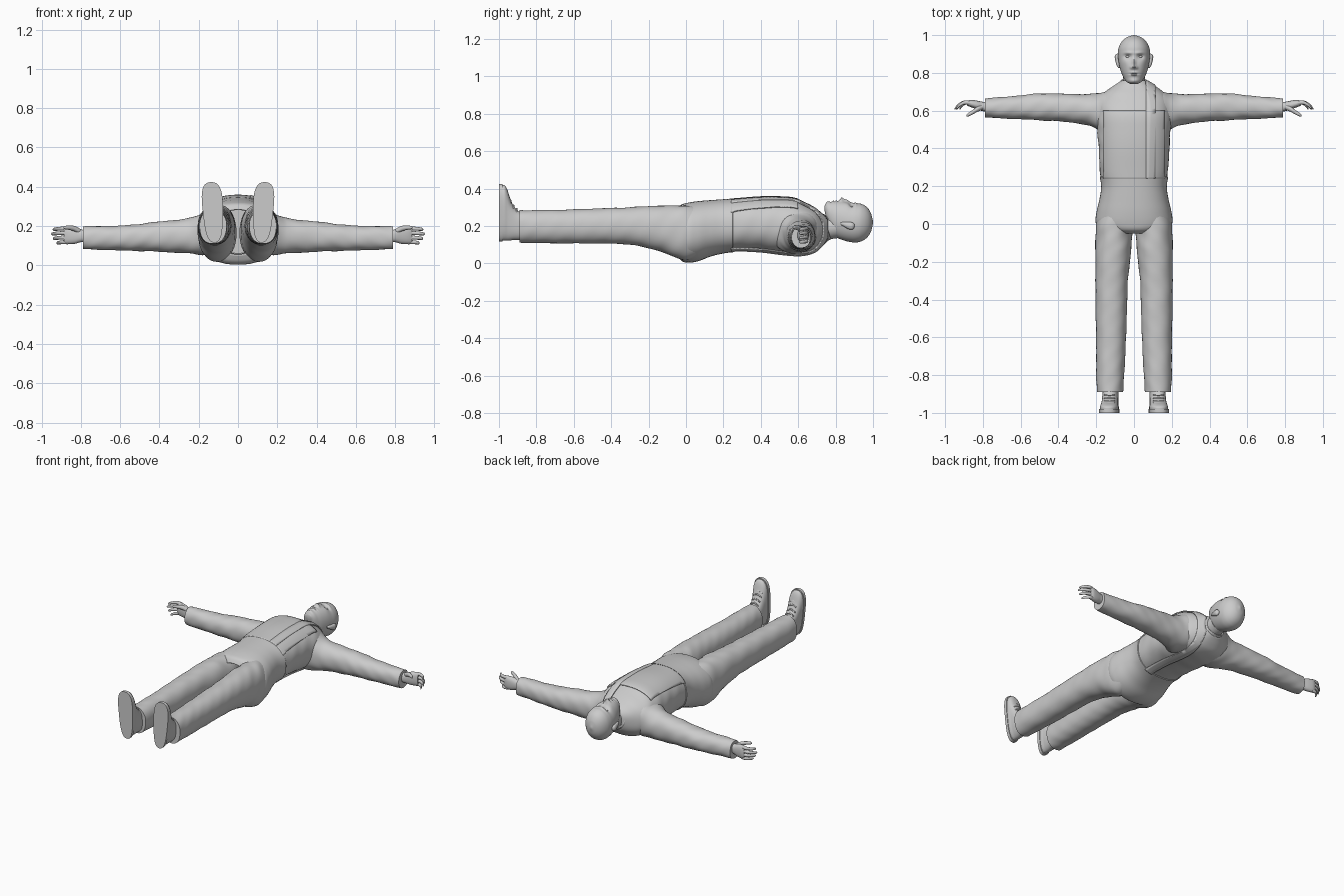
import bpy, bmesh, math
from math import sin, cos, pi, exp
from mathutils import Vector

cube = bpy.data.objects.get("Cube")
if cube:
    bpy.data.objects.remove(cube, do_unlink=True)

grey = bpy.data.materials.new("plain grey")
grey.use_nodes = True
grey.diffuse_color = (0.6, 0.6, 0.6, 1)
grey.node_tree.nodes["Principled BSDF"].inputs["Base Color"].default_value = (0.6, 0.6, 0.6, 1)


def refine(st, k):
    """Smoothly interpolate k steps between the given stations."""
    def slope(i, j):
        a, b = st[max(i - 1, 0)], st[min(i + 1, len(st) - 1)]
        return (b[j] - a[j]) / (b[0] - a[0])
    out = []
    for i in range(len(st) - 1):
        p, q = st[i], st[i + 1]
        h = q[0] - p[0]
        for s in range(k):
            u = s / k
            row = [p[0] + h * u]
            for j in range(1, 5):
                row.append((2*u**3 - 3*u*u + 1) * p[j] + (u**3 - 2*u*u + u) * h * slope(i, j)
                           + (3*u*u - 2*u**3) * q[j] + (u**3 - u*u) * h * slope(i + 1, j))
            out.append(row)
    return out + [list(st[-1])]


def loft(name, axis, stations, n=32, k=4, power=2.0, grow=0.0, wrinkle=0.0, tilt=0.0,
         side=1, cap=True, shape=None, cuts=(), thick=0.0):
    """Skin rings of (position, centre 1, centre 2, radius 1, radius 2) along x or y."""
    bm = bmesh.new()
    rings = []
    for t, c1, c2, r1, r2 in refine(stations, k):
        ring = []
        for i in range(n):
            a = 2 * pi * i / n
            f = 1 + wrinkle * (sin(37 * t + 3 * a) + sin(61 * t - 5 * a + 1))
            u = math.copysign(abs(cos(a)) ** (2 / power), cos(a)) * (max(r1, .001) + grow) * f
            v = math.copysign(abs(sin(a)) ** (2 / power), sin(a)) * (max(r2, .001) + grow) * f
            p = Vector((c1 + u, t + tilt * v, c2 + v)) if axis == 'y' else Vector((t, c1 + u, c2 + v))
            if shape:
                p = shape(p)
            ring.append(bm.verts.new((p.x * side, p.y, p.z)))
        rings.append(ring)
    for a, b in zip(rings, rings[1:]):
        for i in range(n):
            bm.faces.new((a[i], a[(i + 1) % n], b[(i + 1) % n], b[i]))
    if cap:
        bm.faces.new(rings[0])
        bm.faces.new(rings[-1])
    bmesh.ops.recalc_face_normals(bm, faces=bm.faces)
    for co, no in cuts:   # keep only what lies behind each plane
        bmesh.ops.bisect_plane(bm, geom=bm.verts[:] + bm.edges[:] + bm.faces[:],
                               plane_co=co, plane_no=no, clear_outer=True)
    me = bpy.data.meshes.new(name)
    bm.to_mesh(me)
    bm.free()
    ob = bpy.data.objects.new(name, me)
    bpy.context.collection.objects.link(ob)
    me.materials.append(grey)
    if thick:
        mod = ob.modifiers.new("thickness", 'SOLIDIFY')
        mod.thickness = thick
        mod.offset = -1
    bpy.ops.object.select_all(action='DESELECT')
    ob.select_set(True)
    bpy.context.view_layer.objects.active = ob
    bpy.ops.object.shade_smooth_by_angle(angle=math.radians(45))
    return ob


# Torso: shirt, with overalls cut from a slightly larger shell
BODY = [(-.05, 0, .17, .10, .11), (-.03, 0, .165, .16, .14), (0, 0, .163, .195, .153),
        (.06, 0, .171, .193, .155), (.13, 0, .187, .177, .145), (.2, 0, .198, .168, .139),
        (.28, 0, .205, .18, .138), (.4, 0, .207, .187, .145), (.5, 0, .201, .194, .151),
        (.58, 0, .194, .2, .151), (.64, 0, .183, .195, .137), (.69, 0, .178, .165, .117),
        (.725, 0, .178, .12, .092), (.76, 0, .185, .065, .065)]
loft("shirt_body", 'y', BODY[5:], 48, 5, 2.3, wrinkle=.006)
loft("overall_hips", 'y', BODY, 48, 5, 2.3, grow=.006, cap=False, thick=.008,
     cuts=[((0, .25, 0), (0, 1, 0))])
loft("overall_bib", 'y', BODY, 48, 5, 2.3, grow=.007, cap=False, thick=.008,
     cuts=[((0, .6, 0), (0, 1, 0)), ((0, .24, 0), (0, -1, 0)), ((0, 0, .22), (0, 0, -1)),
           ((.165, 0, 0), (1, 0, 0)), ((-.165, 0, 0), (-1, 0, 0))])
for s, tag in ((1, "left"), (-1, "right")):
    loft(tag + "_strap", 'y', BODY, 48, 5, 2.3, grow=.010, cap=False, thick=.007, side=s,
         cuts=[((0, .24, 0), (0, -1, 0)), ((.115, 0, 0), (1, 0, 0)), ((.065, 0, 0), (-1, 0, 0))])

# Collar and neck
loft("collar", 'y', [(.685, 0, .2, .105, .10), (.715, 0, .198, .096, .085), (.74, 0, .196, .084, .074),
                     (.755, 0, .195, .073, .066)], tilt=-.3, cap=False, thick=.01)
loft("neck", 'y', [(.66, 0, .19, .064, .062), (.74, 0, .19, .058, .062), (.80, 0, .195, .06, .06)], tilt=-.2)


# Head, with the face pushed and pulled by soft bumps
def face(p):
    if p.z < .23:
        return p
    def bump(x, y, sx, sy, h):
        return h * exp(-((abs(p.x) - x) / sx) ** 2 - ((p.y - y) / sy) ** 2)
    z = (bump(.033, .886, .017, .012, -.014) + bump(.028, .906, .022, .008, .006)
         + bump(0, .832, .011, .010, .016) + bump(0, .855, .009, .022, .013)
         + bump(.014, .828, .007, .008, .008) + bump(.05, .86, .018, .018, .003)
         + bump(0, .802, .020, .0045, .006) + bump(0, .788, .018, .0045, .006)
         + bump(0, .795, .024, .003, -.004) + bump(0, .758, .018, .010, .004))
    return Vector((p.x, p.y, p.z + z * min((p.z - .23) / .04, 1)))


loft("head", 'y', [(.741, 0, .295, .018, .014), (.752, 0, .277, .038, .048), (.775, 0, .25, .055, .079),
                   (.80, 0, .237, .067, .095), (.84, 0, .228, .078, .104), (.88, 0, .219, .084, .105),
                   (.91, 0, .217, .085, .105), (.94, 0, .218, .079, .099), (.97, 0, .219, .061, .079),
                   (.99, 0, .219, .035, .046), (1.0, 0, .219, .004, .005)], 80, 8, 2.1, shape=face)
for s, tag in ((1, "left"), (-1, "right")):
    # Eye and ear
    loft(tag + "_eye", 'y', [(.879, .033, .301, .002, .001), (.882, .033, .301, .009, .005),
                             (.886, .033, .301, .011, .007), (.890, .033, .301, .009, .005),
                             (.893, .033, .301, .002, .001)], 16, 2, side=s)
    loft(tag + "_ear", 'y', [(.825, .078, .213, .004, .005), (.84, .082, .21, .010, .011),
                             (.865, .088, .203, .011, .018), (.885, .09, .2, .012, .020),
                             (.897, .088, .2, .009, .014), (.902, .086, .2, .003, .004)], 16, 3, side=s)

    # Trouser leg with its cuff
    loft(tag + "_trouser_leg", 'y',
         [(-.89, .127, .197, .069, .087), (-.8, .126, .197, .074, .088), (-.65, .122, .197, .078, .09),
          (-.46, .12, .2, .083, .094), (-.3, .118, .2, .086, .1), (-.14, .11, .187, .095, .122),
          (-.06, .107, .17, .097, .138), (0, .105, .165, .096, .145), (.08, .1, .17, .08, .13)],
         40, 6, 2.2, wrinkle=.008, side=s)

    # Shoe: waisted outline that turns out toward the toe
    def shoe(p):
        u = (p.z - .12) / .3
        w = .76 + .26 * u - .10 * sin(pi * min(max(u, 0), 1))
        return Vector((.128 + (p.x - .128) * w + .016 * (u - .5), p.y, p.z))
    loft(tag + "_sole", 'y', [(-1, .128, .27, .064, .154), (-.99, .128, .27, .064, .154),
                              (-.98, .128, .27, .064, .154)], 40, 1, 2.5, side=s, shape=shoe)
    loft(tag + "_shoe", 'y', [(-.982, .128, .27, .060, .148), (-.968, .128, .269, .060, .147),
                              (-.955, .128, .258, .057, .136), (-.94, .128, .235, .056, .112),
                              (-.92, .128, .215, .056, .090), (-.895, .128, .202, .056, .077),
                              (-.86, .128, .197, .054, .068)], 40, 4, 2.4, side=s, shape=shoe)
    for y, z in ((-.948, .358), (-.937, .336), (-.922, .310), (-.905, .291)):
        loft(tag + "_lace", 'x', [(.10, y, z - .012, .004, .004), (.13, y, z, .005, .005),
                                  (.16, y, z - .012, .004, .004)], 8, 3, side=s)

    # Sleeve from shoulder to cuff
    loft(tag + "_sleeve", 'x',
         [(.08, .585, .185, .13, .12), (.14, .58, .175, .125, .12), (.19, .594, .158, .098, .104),
          (.25, .606, .15, .082, .09), (.4, .617, .146, .073, .077), (.5, .62, .142, .071, .069),
          (.6, .618, .139, .063, .063), (.72, .615, .14, .055, .06), (.79, .615, .14, .050, .058)],
         36, 6, 2.2, wrinkle=.012, side=s)

    # Hand: wrist and palm, four drooping fingers, thumb
    loft(tag + "_hand", 'x', [(.76, .618, .15, .026, .032), (.80, .622, .15, .025, .032),
                              (.83, .63, .151, .023, .041), (.865, .638, .153, .019, .044),
                              (.885, .64, .153, .012, .040)], 24, 4, 2.4, side=s)
    for i, reach in enumerate((.925, .942, .951, .943)):
        z = .118 + .023 * i
        d = reach - .865
        loft(tag + "_finger", 'x', [(.865, .64, z, .011, .011), (.865 + d * .4, .643, z, .0105, .010),
                                    (.865 + d * .75, .629, z - .002, .009, .009),
                                    (reach - .004, .612, z - .004, .007, .007),
                                    (reach, .609, z - .004, .002, .002)], 12, 4, side=s)
    loft(tag + "_thumb", 'x', [(.80, .62, .17, .014, .014), (.83, .607, .186, .014, .014),
                               (.86, .588, .192, .011, .011), (.882, .576, .192, .008, .008),
                               (.888, .573, .192, .002, .002)], 12, 4, side=s)
